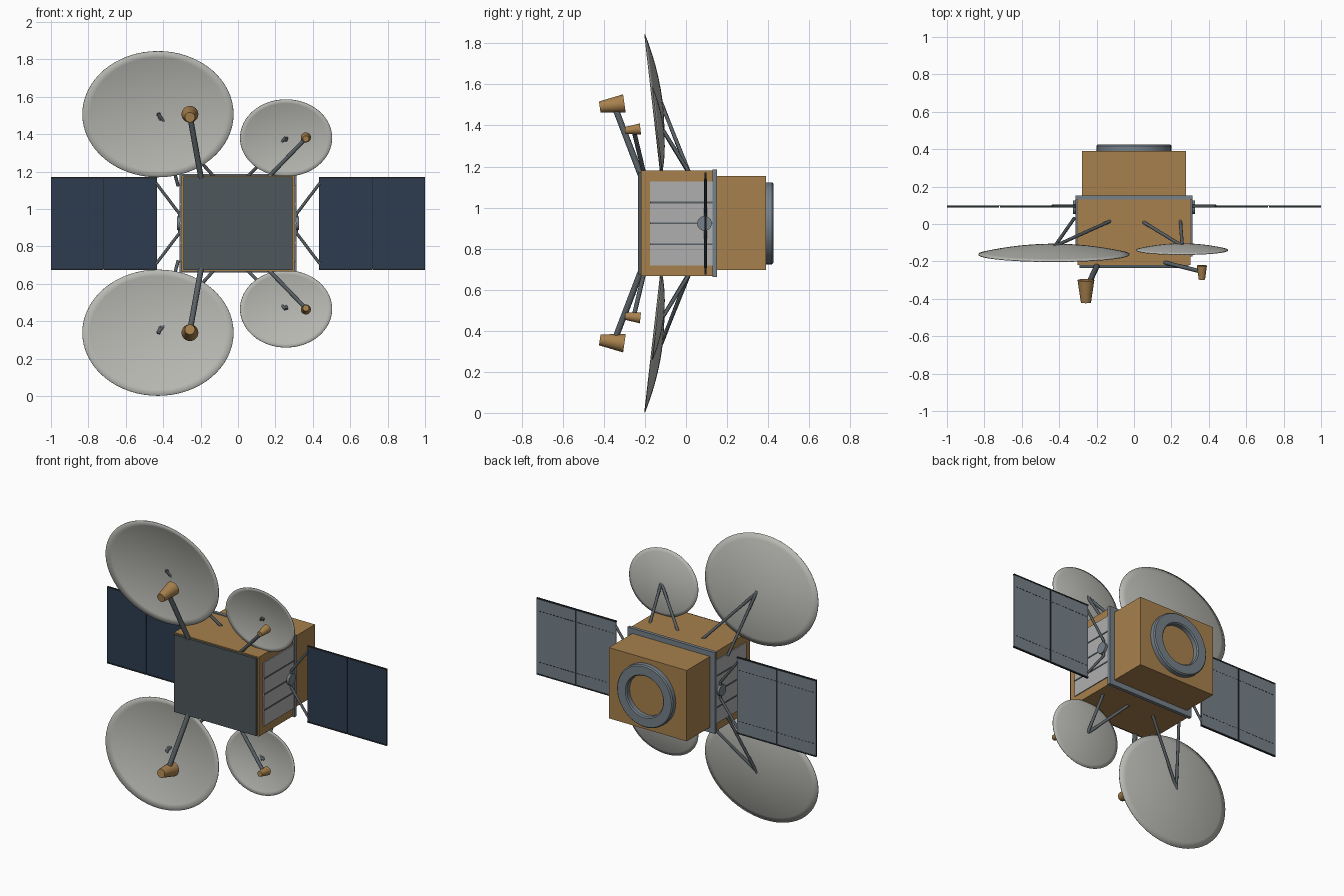
import bpy, bmesh, math
from mathutils import Vector

cube = bpy.data.objects.get("Cube")
if cube:
    bpy.data.objects.remove(cube, do_unlink=True)

MID = 0.923  # height of the centre line


def material(name, rgb):
    m = bpy.data.materials.new(name)
    m.use_nodes = True
    m.diffuse_color = (*rgb, 1)
    m.node_tree.nodes["Principled BSDF"].inputs["Base Color"].default_value = (*rgb, 1)
    return m


GOLD = material("gold foil", (0.39, 0.22, 0.075))
DISH = material("pale reflector", (0.48, 0.48, 0.45))
PLATE = material("dark slate", (0.076, 0.097, 0.104))
NAVY = material("solar navy", (0.027, 0.045, 0.08))
METAL = material("steel grey", (0.18, 0.22, 0.25))
STRUT = material("strut grey", (0.098, 0.117, 0.127))
WHITE = material("radiator white", (0.42, 0.43, 0.42))
DARK = material("dark trim", (0.021, 0.025, 0.03))


def finish(name, bm, *mats, smooth=False):
    me = bpy.data.meshes.new(name)
    bm.to_mesh(me)
    bm.free()
    ob = bpy.data.objects.new(name, me)
    bpy.context.collection.objects.link(ob)
    for m in mats:
        me.materials.append(m)
    if smooth:
        bpy.ops.object.select_all(action='DESELECT')
        ob.select_set(True)
        bpy.context.view_layer.objects.active = ob
        bpy.ops.object.shade_smooth_by_angle(angle=math.radians(35))
    return ob


def add_box(bm, lo, hi):
    lo, hi = Vector(lo), Vector(hi)
    verts = bmesh.ops.create_cube(bm, size=1)["verts"]
    for v in verts:
        v.co = Vector(a * b for a, b in zip(v.co, hi - lo)) + (lo + hi) / 2


def box(name, mat, lo, hi):
    bm = bmesh.new()
    add_box(bm, lo, hi)
    return finish(name, bm, mat)


def cone(name, mat, a, b, r1, r2, sides=16):
    a, b = Vector(a), Vector(b)
    bm = bmesh.new()
    bmesh.ops.create_cone(bm, cap_ends=True, segments=sides, radius1=r1, radius2=r2,
                          depth=(b - a).length)
    turn = (b - a).to_track_quat('Z', 'Y')
    for v in bm.verts:
        v.co = turn @ v.co + (a + b) / 2
    return finish(name, bm, mat, smooth=True)


def rod(name, a, b, r):
    return cone(name, STRUT, a, b, r, r, 12)


def dish(name, x, y, up, side, rx, rz, depth, tilt=0.114, rings=10, segs=64):
    """Shallow elliptical bowl, opening forwards, outer edge leaning forwards."""
    bm = bmesh.new()

    def vert(t, ang):
        w = rz * t * math.sin(ang)
        return bm.verts.new((x + rx * t * math.cos(ang),
                             y + depth * (1 - t * t) - tilt * w,
                             MID + side * (up + w)))

    tip = vert(0, 0)
    loops = [[vert(i / rings, 2 * math.pi * k / segs) for k in range(segs)]
             for i in range(1, rings + 1)]
    for k in range(segs):
        n = (k + 1) % segs
        bm.faces.new((tip, loops[0][k], loops[0][n]))
        for a, b in zip(loops, loops[1:]):
            bm.faces.new((a[k], b[k], b[n], a[n]))
    bmesh.ops.recalc_face_normals(bm, faces=bm.faces)
    ob = finish(name, bm, DISH, smooth=True)
    mod = ob.modifiers.new("thickness", 'SOLIDIFY')
    mod.thickness, mod.offset = 0.004, 0


# Body boxes
box("main_body", GOLD, (-0.303, -0.22, 0.667), (0.303, 0.14, 1.18))
box("front_plate", PLATE, (-0.292, -0.235, 0.674), (0.292, -0.219, 1.173))
box("rear_frame", METAL, (-0.313, 0.13, 0.661), (0.313, 0.152, 1.186))
box("rear_body", GOLD, (-0.278, 0.15, 0.695), (0.278, 0.39, 1.153))

# Docking ring on the rear, spun from a square profile
bm = bmesh.new()
profile = [bm.verts.new((r, y, MID)) for r, y in
           ((0.13, 0.385), (0.2, 0.385), (0.2, 0.418), (0.193, 0.425), (0.137, 0.425), (0.13, 0.418))]
edges = [bm.edges.new((profile[i], profile[(i + 1) % 6])) for i in range(6)]
bmesh.ops.spin(bm, geom=profile + edges, cent=(0, 0, MID), axis=(0, 1, 0),
               angle=2 * math.pi, steps=48, use_merge=True)
bmesh.ops.remove_doubles(bm, verts=bm.verts, dist=0.0001)
bmesh.ops.recalc_face_normals(bm, faces=bm.faces)
finish("rear_ring", bm, METAL, smooth=True)

# Side radiators, yokes and solar wings
for s, tag in ((1, "left"), (-1, "right")):
    box(tag + "_radiator", WHITE, (s * 0.3, -0.175, 0.718), (s * 0.309, 0.13, 1.128))
    for i in (-1, 0, 1):
        z = MID + i * 0.102
        box(tag + "_radiator_rib", STRUT, (s * 0.305, -0.175, z - 0.004),
            (s * 0.312, 0.13, z + 0.004))
    cone(tag + "_hub", METAL, (s * 0.3, 0.09, MID), (s * 0.325, 0.09, MID), 0.036, 0.036, 20)
    for t in (1, -1):
        rod(tag + "_yoke_arm", (s * 0.312, 0.095, MID + t * 0.05),
            (s * 0.437, 0.095, MID + t * 0.215), 0.008)
    rod(tag + "_yoke_link", (s * 0.313, 0.095, MID - 0.055), (s * 0.313, 0.095, MID + 0.055), 0.008)

    for x0, x1 in ((0.433, 0.717), (0.721, 1.0)):
        bm = bmesh.new()
        add_box(bm, (min(s * x0, s * x1), 0.091, 0.676), (max(s * x0, s * x1), 0.098, 1.17))
        bm.normal_update()
        for f in bm.faces:  # cells in front, bare back, dark edges
            f.material_index = 0 if f.normal.y < -0.5 else 1 if f.normal.y > 0.5 else 2
        finish(tag + "_solar_panel", bm, NAVY, METAL, DARK)
        for t in (1, -1):
            z = MID + t * 0.244
            box(tag + "_panel_edge", DARK, (s * x0, 0.089, z - 0.004), (s * x1, 0.1, z + 0.004))
    # Hinge strip and dashed wiring on the back
    box(tag + "_hinge", DARK, (s * 0.715, 0.096, 0.676), (s * 0.723, 0.1, 1.17))
    bm = bmesh.new()
    for t in (1, -1):
        for i in range(22):
            x = 0.445 + i * 0.025
            z = MID + t * 0.165
            add_box(bm, (s * x, 0.097, z - 0.002), (s * (x + 0.014), 0.099, z + 0.002))
    bmesh.ops.recalc_face_normals(bm, faces=bm.faces)
    finish(tag + "_wiring", bm, DARK)

# Reflectors, support struts and feed horns, above and below
for s, tag in ((1, "upper"), (-1, "lower")):
    def at(x, y, up):
        return (x, y, MID + s * up)

    dish(tag + "_large_dish", -0.428, -0.163, 0.584, s, 0.404, 0.337, 0.048)
    rod(tag + "_large_dish_strut", at(-0.32, 0.03, 0.2), at(-0.425, -0.121, 0.59), 0.009)
    rod(tag + "_large_dish_strut", at(-0.128, 0.015, 0.25), at(-0.43, -0.121, 0.585), 0.009)
    rod(tag + "_large_feed_arm", at(-0.197, -0.222, 0.24), at(-0.257, -0.35, 0.575), 0.015)
    cone(tag + "_large_feed_horn", GOLD, at(-0.257, -0.3, 0.584), at(-0.257, -0.42, 0.567),
         0.045, 0.027, 24)

    dish(tag + "_small_dish", 0.257, -0.14, 0.457, s, 0.246, 0.206, 0.03)
    rod(tag + "_small_dish_strut", at(0.05, 0.01, 0.25), at(0.255, -0.115, 0.458), 0.009)
    rod(tag + "_small_dish_strut", at(0.248, 0.015, 0.25), at(0.258, -0.115, 0.46), 0.009)
    rod(tag + "_small_feed_arm", at(0.16, -0.205, 0.245), at(0.363, -0.255, 0.455), 0.011)
    cone(tag + "_small_feed_horn", GOLD, at(0.363, -0.222, 0.46), at(0.363, -0.297, 0.452),
         0.027, 0.017, 20)
